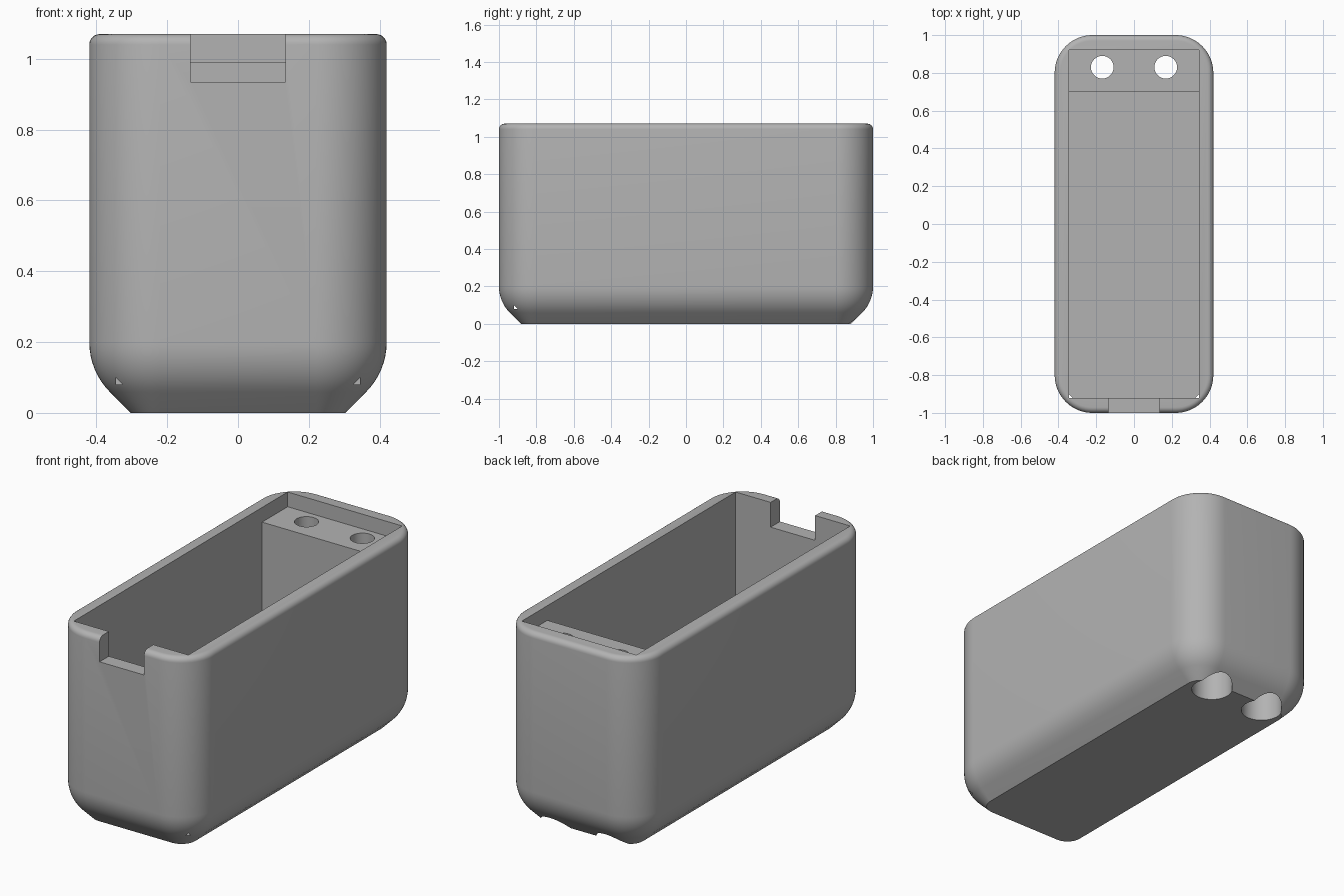
import bpy, bmesh, math

if "Cube" in bpy.data.objects:
    bpy.data.objects.remove(bpy.data.objects["Cube"])

HX, HY, H = 0.42, 1.0, 1.07      # half width, half length, height
R, TOP_R = 0.2, 0.03             # corner radius, rim rounding

grey = bpy.data.materials.new("light_grey")
grey.diffuse_color = (0.45, 0.45, 0.45, 1)
grey.use_nodes = True
grey.node_tree.nodes["Principled BSDF"].inputs["Base Color"].default_value = grey.diffuse_color


def make_object(name, bm):
    bmesh.ops.recalc_face_normals(bm, faces=bm.faces[:])
    mesh = bpy.data.meshes.new(name)
    bm.to_mesh(mesh)
    bm.free()
    ob = bpy.data.objects.new(name, mesh)
    mesh.materials.append(grey)
    bpy.context.collection.objects.link(ob)
    return ob


def ring(bm, z, inset, steps=16):
    """Rounded rectangle at height z, pulled in by inset."""
    r = R - inset
    verts = []
    for q, (sx, sy) in enumerate([(1, 1), (-1, 1), (-1, -1), (1, -1)]):
        for i in range(steps + 1):
            a = math.pi / 2 * (q + i / steps)
            verts.append(bm.verts.new((sx * (HX - R) + r * math.cos(a),
                                       sy * (HY - R) + r * math.sin(a), z)))
    return verts


def extrude_x(name, outline, hx):
    """Prism along x from a (y, z) outline."""
    bm = bmesh.new()
    ends = [[bm.verts.new((x, y, z)) for y, z in outline] for x in (-hx, hx)]
    n = len(outline)
    for e in ends:
        bm.faces.new(e)
    for i in range(n):
        j = (i + 1) % n
        bm.faces.new((ends[0][i], ends[0][j], ends[1][j], ends[1][i]))
    return make_object(name, bm)


def cylinder(name, x, y, r, z0, z1):
    bm = bmesh.new()
    bmesh.ops.create_cone(bm, cap_ends=True, segments=48, radius1=r, radius2=r, depth=z1 - z0)
    bmesh.ops.translate(bm, verts=bm.verts[:], vec=(x, y, (z0 + z1) / 2))
    return make_object(name, bm)


# Outer shell: 45 degree chamfer, large fillet, straight wall, small rim rounding
profile = [(0.0, R * (2 - math.sqrt(2)))]
for i in range(9):
    a = math.pi / 4 * (1 - i / 8)
    profile.append((R - R * math.sin(a), R - R * math.cos(a)))
for i in range(7):
    a = math.pi / 2 * i / 6
    profile.append((H - TOP_R + TOP_R * math.sin(a), TOP_R - TOP_R * math.cos(a)))

bm = bmesh.new()
rings = [ring(bm, z, inset) for z, inset in profile]
for lo, hi in zip(rings, rings[1:]):
    n = len(lo)
    for i in range(n):
        j = (i + 1) % n
        bm.faces.new((lo[i], lo[j], hi[j], hi[i]))
bm.faces.new(rings[0])
bm.faces.new(rings[-1])
box = make_object("box_body", bm)

# Cutters: stepped cavity with rear ledge, front notch, two counterbored screw holes
cutters = [
    extrude_x("cavity_cutter", [(-0.92, 0.08), (0.70, 0.08), (0.70, 0.99),
                                (0.92, 0.99), (0.92, 1.3), (-0.92, 1.3)], 0.345),
    extrude_x("notch_cutter", [(-1.2, 0.935), (-0.85, 0.935), (-0.85, 1.25), (-1.2, 1.25)], 0.134),
]
for s in (-1, 1):
    cutters.append(cylinder("counterbore_cutter", s * 0.168, 0.83, 0.105, -0.2, 0.5))
    cutters.append(cylinder("screw_hole_cutter", s * 0.168, 0.83, 0.06, 0.4, 1.2))

bpy.context.view_layer.objects.active = box
box.select_set(True)
for c in cutters:
    c.hide_render = True
    mod = box.modifiers.new("cut", 'BOOLEAN')
    mod.operation = 'DIFFERENCE'
    mod.solver = 'EXACT'
    mod.object = c
    bpy.ops.object.modifier_apply(modifier=mod.name)
for c in cutters:
    bpy.data.objects.remove(c)

bpy.ops.object.shade_smooth_by_angle(angle=math.radians(30))
